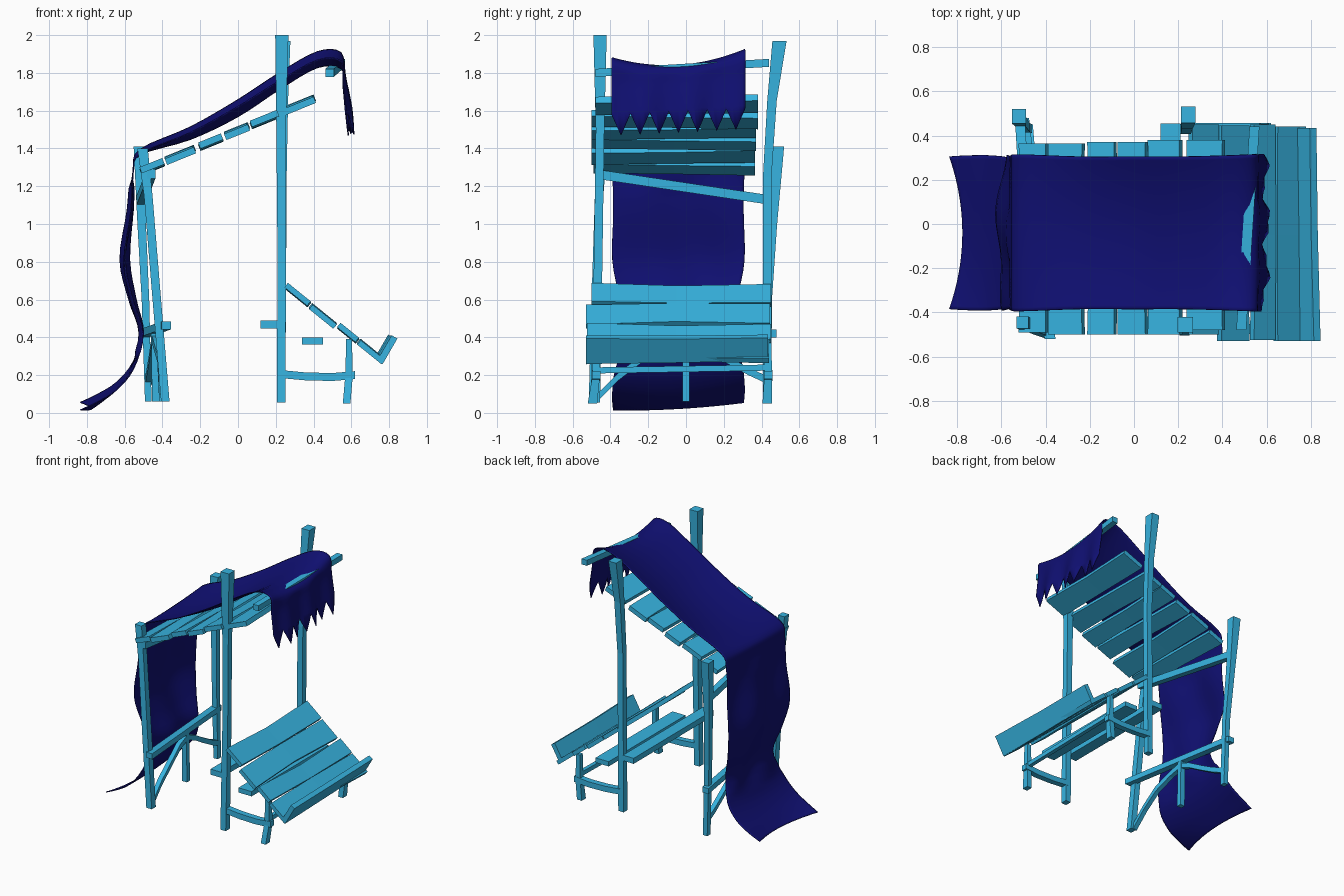
import bpy, bmesh, math
from mathutils import Vector

if "Cube" in bpy.data.objects:
    bpy.data.objects.remove(bpy.data.objects["Cube"])


def material(name, rgb):
    m = bpy.data.materials.new(name)
    m.diffuse_color = (*rgb, 1)
    m.use_nodes = True
    m.node_tree.nodes["Principled BSDF"].inputs["Base Color"].default_value = m.diffuse_color
    return m


WOOD = material("blue_wood", (0.038, 0.456, 0.752))
CLOTH = material("navy_cloth", (0.005, 0.005, 0.17))


def finish(name, bm, mat):
    bmesh.ops.recalc_face_normals(bm, faces=bm.faces)
    me = bpy.data.meshes.new(name)
    bm.to_mesh(me)
    bm.free()
    me.materials.append(mat)
    ob = bpy.data.objects.new(name, me)
    bpy.context.collection.objects.link(ob)
    return ob


def beam(name, pts, sizes, angle=0.0):
    """Four-sided timber through pts; sizes = (width, thickness) per point."""
    bm = bmesh.new()
    d = Vector(pts[-1]) - Vector(pts[0])
    axis = max(range(3), key=lambda i: abs(d[i]))
    ca, sa = math.cos(angle), math.sin(angle)
    u, v = [((0, 1, 0), (0, 0, 1)), ((ca, 0, sa), (-sa, 0, ca)), ((1, 0, 0), (0, 1, 0))][axis]
    u, v = Vector(u), Vector(v)
    if isinstance(sizes, tuple):
        sizes = [sizes] * len(pts)
    rings = []
    for p, (w, t) in zip(pts, sizes):
        rings.append([bm.verts.new(Vector(p) + u * w / 2 * a + v * t / 2 * b)
                      for a, b in ((-1, -1), (1, -1), (1, 1), (-1, 1))])
    for r, s in zip(rings, rings[1:]):
        for i in range(4):
            j = (i + 1) % 4
            bm.faces.new((r[i], r[j], s[j], s[i]))
    bm.faces.new(rings[0])
    bm.faces.new(rings[-1])
    return finish(name, bm, WOOD)


# Corner posts, flared at the top
beam("front_post_near", [(.228, -.48, .055), (.232, -.465, .8), (.228, -.455, 1.5), (.232, -.455, 2)],
     [(.045, .05), (.045, .045), (.05, .045), (.07, .07)])
beam("front_post_far", [(.228, .43, .055), (.232, .43, .7), (.235, .43, 1.25), (.24, .455, 1.65), (.245, .495, 1.97)],
     [(.045, .045), (.045, .045), (.045, .045), (.05, .05), (.065, .075)])
beam("back_post_near", [(-.385, -.49, .06), (-.43, -.475, .6), (-.475, -.46, 1.15), (-.505, -.445, 1.4)],
     [(.045, .05), (.045, .05), (.045, .045), (.055, .055)])
beam("back_post_far", [(-.475, .43, .06), (-.49, .435, .6), (-.51, .46, 1.0), (-.52, .487, 1.41)],
     [(.035, .04), (.04, .04), (.045, .045), (.065, .065)])

# Roof planks: centre x, width, y start, y end
roof = [(-.455, .13, -.49, .365), (-.305, .165, -.5, .365), (-.145, .13, -.5, .37),
        (-.005, .135, -.5, .37), (.14, .155, -.5, .38), (.325, .175, -.48, .38)]
for i, (x, w, y0, y1) in enumerate(roof):
    z = 1.305 + (x + .45) * .42
    k = .006 * (-1) ** i
    beam(f"roof_plank_{i + 1}", [(x, y0, z + k), (x + k, -.06, z), (x, y1, z - k)],
         [(w, .035), (w - .01, .035), (w, .035)], math.radians(22))

# Bars that carry the awning and the roof
beam("awning_bar", [(.485, -.48, 1.8), (.545, .44, 1.853)], (.045, .042))
beam("back_top_bar", [(-.46, -.48, 1.265), (-.515, .46, 1.125)], (.045, .05))

# Sloping counter: centre x, z, width, y start, y end
counter = [(.315, .622, .155, -.5, .45), (.45, .515, .165, -.53, .445),
           (.582, .42, .125, -.525, .45), (.705, .327, .165, -.53, .44)]
for i, (x, z, w, y0, y1) in enumerate(counter):
    k = .006 * (-1) ** i
    beam(f"counter_plank_{i + 1}", [(x, y0, z + k), (x + k, -.05, z - k), (x, y1, z)],
         [(w, .03), (w - .01, .03), (w, .03)], math.radians(-39))
beam("counter_lip", [(.79, -.53, .335), (.78, -.05, .337), (.775, .435, .345)],
     [(.155, .035), (.145, .035), (.14, .035)], math.radians(60))

# Counter frame: short legs, side rails and cross bars
for name, y, yb in (("near", -.475, -.495), ("far", .435, .43)):
    beam(f"counter_leg_{name}", [(.575, yb, .05), (.588, y, .2), (.588, y, .39)],
         [(.04, .05), (.04, .04), (.03, .035)])
    beam(f"side_rail_{name}", [(.23, y, .205), (.36, y, .193), (.5, y, .19), (.62, y, .2)], (.045, .042))
beam("leg_cross_bar", [(.585, -.48, .225), (.585, .45, .24)], (.03, .032))
beam("counter_back_bar", [(.165, -.5, .467), (.165, .455, .467)], (.09, .042))
beam("counter_under_bar", [(.395, -.48, .38), (.395, .44, .38)], (.11, .036))

# Rear frame: cross bar, middle leg and two curved braces
beam("back_cross_bar", [(-.38, -.52, .463), (-.5, .48, .42)], (.05, .042))
beam("back_middle_leg", [(-.435, 0, .06), (-.44, 0, .43)], (.04, .036))
beam("back_brace_near", [(-.4, -.47, .08), (-.405, -.36, .19), (-.41, -.23, .29), (-.43, -.1, .36), (-.44, .01, .395)],
     (.035, .04))
beam("back_brace_far", [(-.475, .45, .165), (-.465, .33, .22), (-.455, .22, .28), (-.445, .1, .35), (-.44, -.01, .395)],
     (.035, .04))

# Cloth: path points are x, z, half width, middle offset in x and z
path = [(-.835, .035, .345, .06, 0), (-.75, .075, .35, .03, 0), (-.645, .14, .35, .01, .01),
        (-.555, .25, .335, -.01, 0), (-.505, .42, .28, -.01, 0), (-.55, .6, .31, -.02, 0),
        (-.585, .81, .35, -.03, 0), (-.56, 1.07, .345, -.015, 0), (-.555, 1.28, .35, 0, 0),
        (-.515, 1.385, .355, 0, -.015), (-.25, 1.50, .345, 0, -.05), (0, 1.64, .345, 0, -.07),
        (.22, 1.78, .345, 0, -.065), (.42, 1.89, .35, 0, -.06), (.545, 1.885, .355, 0, -.06),
        (.56, 1.76, .355, .01, -.02), (.58, 1.61, .355, .01, 0)]


def spline(pts, steps):
    out = []
    for i in range(len(pts) - 1):
        a, b, c, d = (pts[min(max(k, 0), len(pts) - 1)] for k in range(i - 1, i + 3))
        for s in range(steps):
            t = s / steps
            out.append([q + .5 * t * (r - p + t * (2 * p - 5 * q + 4 * r - e + t * (3 * (q - r) + e - p)))
                        for p, q, r, e in zip(a, b, c, d)])
    return out + [list(pts[-1])]


TEETH, PER = 7, 6
cols = TEETH * PER
rows = spline(path, 4)
bm = bmesh.new()
grid = []
for n, (x, z, half, dx, dz) in enumerate(rows + [rows[-1]]):
    line = []
    for c in range(cols + 1):
        s = 2 * c / cols - 1
        mid = 1 - s * s
        roof_part = min(max((z - .9) / .9, 0), 1)
        px, pz = x + dx * mid, z + dz * mid + .022 * s * roof_part
        if x > .5 and z < 1.85:
            px += .014 * math.sin(s * 9) * (1.9 - z) / .3
        elif z < .3:
            pz += .02 * s - .012 * mid
        elif z < 1.2:
            px += .012 * math.sin(s * 5 + z * 4)
        if n == len(rows):  # pointed hem
            tooth = 1 - abs(2 * (c % PER) / PER - 1)
            pz -= .012 + .115 * tooth
            px += .015 * tooth
        line.append(bm.verts.new((px, -.04 + half * s, max(pz, .004))))
    grid.append(line)
for r, q in zip(grid, grid[1:]):
    for c in range(cols):
        bm.faces.new((r[c], r[c + 1], q[c + 1], q[c]))
cloth = finish("draped_cloth", bm, CLOTH)
mod = cloth.modifiers.new("thickness", 'SOLIDIFY')
mod.thickness = .006
mod.offset = 0
for p in cloth.data.polygons:
    p.use_smooth = True
bpy.context.view_layer.objects.active = cloth
cloth.select_set(True)
bpy.ops.object.shade_smooth_by_angle(angle=math.radians(40))
